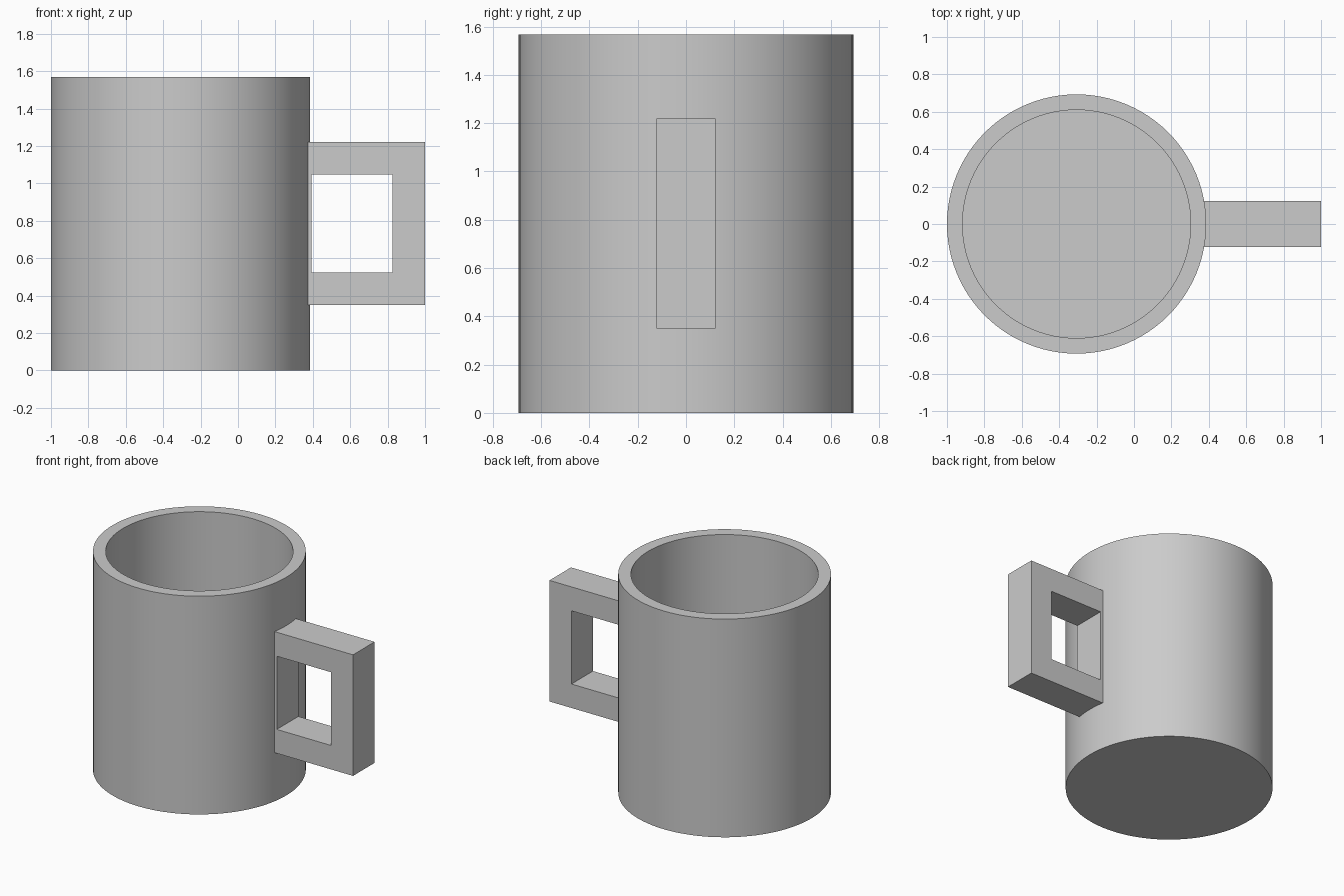
import bpy
import bmesh
import math
from mathutils import Matrix, Vector

cube = bpy.data.objects.get("Cube")
if cube:
    bpy.data.objects.remove(cube, do_unlink=True)

RADIUS, WALL, HEIGHT = 0.693, 0.083, 1.568
CENTRE_X = RADIUS - 1.0
SEGMENTS = 96

grey = bpy.data.materials.new("plain grey")
grey.use_nodes = True
colour = (0.6, 0.6, 0.6, 1.0)
grey.diffuse_color = colour
grey.node_tree.nodes["Principled BSDF"].inputs["Base Color"].default_value = colour


def finish(bm, name):
    """Turn the bmesh into a named object with the grey material."""
    bmesh.ops.recalc_face_normals(bm, faces=bm.faces)
    mesh = bpy.data.meshes.new(name)
    bm.to_mesh(mesh)
    bm.free()
    mesh.materials.append(grey)
    obj = bpy.data.objects.new(name, mesh)
    bpy.context.collection.objects.link(obj)
    return obj


# Cup body: profile turned about the vertical axis
profile = [(0, 0), (RADIUS, 0), (RADIUS, HEIGHT), (RADIUS - WALL, HEIGHT),
           (RADIUS - WALL, WALL), (0, WALL)]
bm = bmesh.new()
verts = [bm.verts.new((r, 0, z)) for r, z in profile]
edges = [bm.edges.new(pair) for pair in zip(verts, verts[1:])]
bmesh.ops.spin(bm, geom=verts + edges, cent=(0, 0, 0), axis=(0, 0, 1),
               angle=math.tau, steps=SEGMENTS, use_duplicate=False)
bmesh.ops.remove_doubles(bm, verts=bm.verts, dist=0.0005)
bmesh.ops.transform(bm, matrix=Matrix.Translation((CENTRE_X, 0, 0)), verts=bm.verts)
body = finish(bm, "cup_body")
bpy.context.view_layer.objects.active = body
body.select_set(True)
bpy.ops.object.shade_smooth_by_angle(angle=math.radians(30))
body.select_set(False)


# Handle: square-cornered frame whose inner bar is sunk into the cup wall
def rectangle(bm, x0, x1, z0, z1, y):
    return [bm.verts.new((x, y, z)) for x, z in ((x0, z0), (x1, z0), (x1, z1), (x0, z1))]


HALF_WIDTH = 0.122
bm = bmesh.new()
outer = rectangle(bm, 0.33, 1.0, 0.35, 1.22, -HALF_WIDTH)
inner = rectangle(bm, 0.394, 0.825, 0.522, 1.048, -HALF_WIDTH)
for i in range(4):
    j = (i + 1) % 4
    bm.faces.new((outer[i], outer[j], inner[j], inner[i]))
front = bm.faces[:]
extruded = bmesh.ops.extrude_face_region(bm, geom=front, use_keep_orig=True)
moved = [v for v in extruded["geom"] if isinstance(v, bmesh.types.BMVert)]
bmesh.ops.translate(bm, verts=moved, vec=Vector((0, 2 * HALF_WIDTH, 0)))
finish(bm, "handle")
